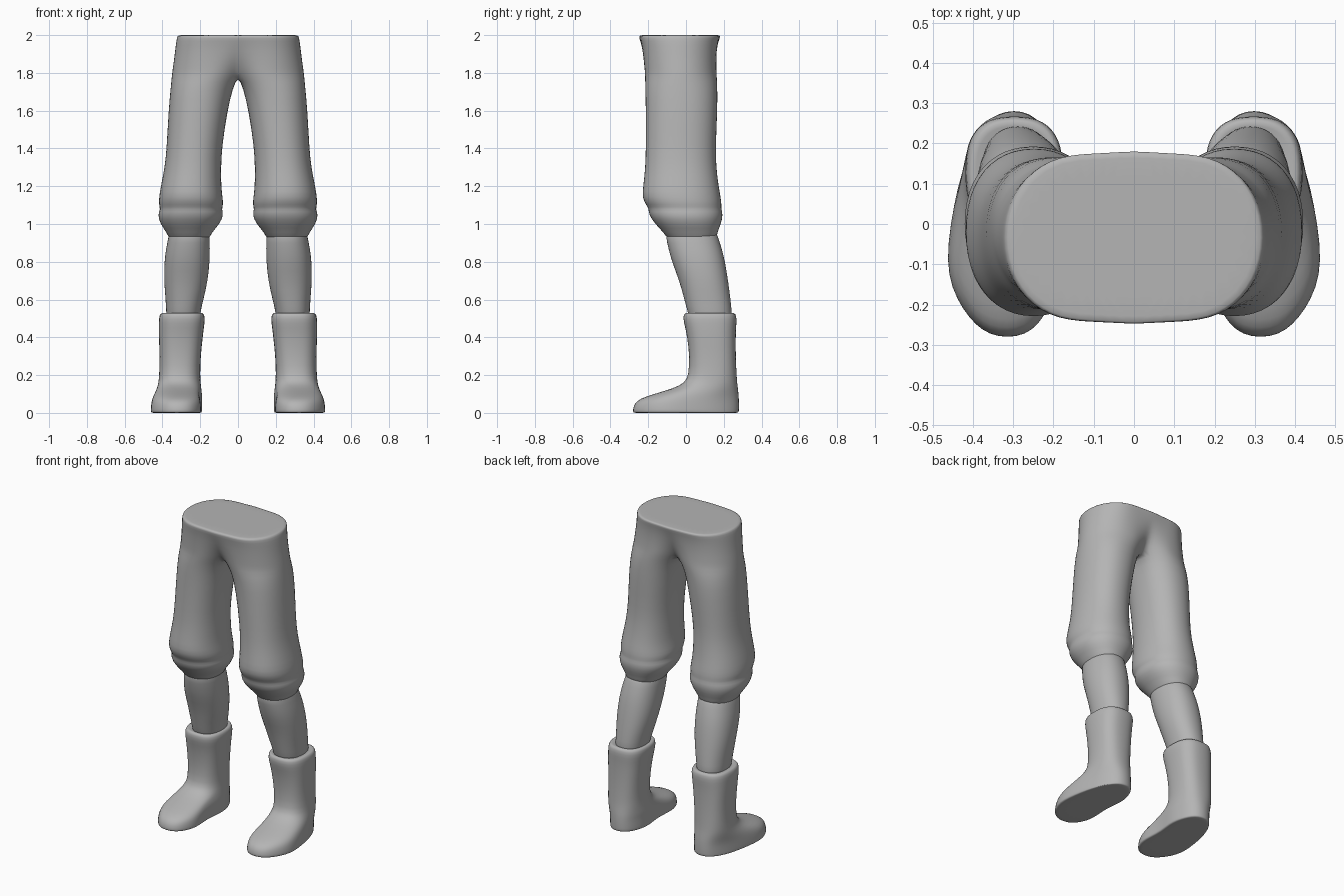
import bpy, bmesh
from math import sin, cos, pi

if "Cube" in bpy.data.objects:
    bpy.data.objects.remove(bpy.data.objects["Cube"])

N = 24  # points per cross-section

grey = bpy.data.materials.new("dark_grey")
grey.diffuse_color = (0.46, 0.46, 0.46, 1)
grey.use_nodes = True
grey.node_tree.nodes["Principled BSDF"].inputs["Base Color"].default_value = grey.diffuse_color


def power(v, e):
    return abs(v) ** e * (1 if v >= 0 else -1)


def oval(z, x0, x1, y0, y1, n=2.2):
    """Horizontal rounded section; starts at the back and runs outside, front, inside."""
    cx, cy, rx, ry = (x0 + x1) / 2, (y0 + y1) / 2, (x1 - x0) / 2, (y1 - y0) / 2
    return [(cx + rx * power(sin(2 * pi * k / N), 2 / n),
             cy + ry * power(cos(2 * pi * k / N), 2 / n), z) for k in range(N)]


def half_hip(z, x1, y0, y1, depth):
    """Right half of the hips: round outside, flat join on the centre plane."""
    cx = 0.42 * x1
    pts = oval(z, 2 * cx - x1, x1, y0, y1, 2.05)
    cy, ry = (y0 + y1) / 2, (y1 - y0) / 2
    for i in range(13):
        k = (12 + i) % N
        if i <= 4:
            t = i / 4
            x, y = cx * (1 - t), -ry * (1 - (1 - depth) * t * t)
        elif i < 8:
            x, y = 0, ry * depth * (i - 6) / 2
        else:
            t = (12 - i) / 4
            x, y = cx * (1 - t), ry * (1 - (1 - depth) * t * t)
        # front and back bow slightly outwards towards the middle
        y *= 1 - 0.035 * x / cx * depth
        pts[k] = (x, cy + y, z)
    for k in range(1, 12):
        x, y, _ = pts[k]
        pts[k] = (x, cy + (y - cy) * (1 - 0.035 * depth), z)
    return pts


def foot(z, x0, x1, y0, y1, arch):
    """Foot outline: narrow heel, wide toe, hollow on the inner side."""
    pts = []
    for x, y, h in oval(z, x0, x1, y0, y1, 2.4):
        t = max(0, min(1, (y + 0.1) / 0.35))
        toe = max(0, min(1, (-0.15 - y) / 0.12))
        outer = (x - x0) / (x1 - x0)
        x -= outer * (t * (x1 - 0.418) + toe * 0.02)
        x += (1 - outer) * arch * max(0, 1 - abs(y + 0.02) / 0.14)
        pts.append((x, y, h))
    return pts


def loft(name, rings):
    """Skin the sections, cap both ends, mirror to the other leg and smooth."""
    bm = bmesh.new()
    vs = [[bm.verts.new(p) for p in r] for r in rings]
    for a, b in zip(vs, vs[1:]):
        for k in range(N):
            j = (k + 1) % N
            bm.faces.new((a[k], a[j], b[j], b[k]))
    bm.faces.new(vs[0])
    bm.faces.new(vs[-1])
    bmesh.ops.recalc_face_normals(bm, faces=bm.faces[:])
    wall = [f for f in bm.faces if all(v.co.x < 1e-5 for v in f.verts)]
    bmesh.ops.delete(bm, geom=wall, context='FACES')
    for f in bm.faces:
        f.smooth = True
    me = bpy.data.meshes.new(name)
    bm.to_mesh(me)
    bm.free()
    me.materials.append(grey)
    ob = bpy.data.objects.new(name, me)
    bpy.context.collection.objects.link(ob)
    mirror = ob.modifiers.new("Mirror", 'MIRROR')
    mirror.use_clip = True
    sub = ob.modifiers.new("Smooth", 'SUBSURF')
    sub.levels = sub.render_levels = 1
    return ob


# Trousers: joined hips, two legs, gathered cuffs below the knee
hips = [(2.0, .295, -.225, .16, 1), (2.0, .318, -.246, .181, 1), (1.99, .325, -.251, .181, 1),
        (1.95, .331, -.24, .171, .98), (1.88, .339, -.231, .166, .9),
        (1.82, .348, -.225, .167, .74), (1.785, .352, -.222, .168, .6)]
legs = [(1.72, .026, .358, -.217, .168), (1.6, .055, .369, -.214, .168),
        (1.4, .085, .379, -.214, .158), (1.3, .088, .389, -.217, .162),
        (1.2, .088, .41, -.228, .174), (1.14, .08, .42, -.235, .186),
        (1.1, .076, .42, -.212, .19), (1.08, .086, .412, -.198, .188),
        (1.05, .073, .427, -.2, .198), (1.0, .096, .413, -.165, .187),
        (.955, .138, .378, -.119, .166), (.92, .152, .366, -.1, .164),
        (.9, .2, .32, -.03, .1)]
loft("trousers", [half_hip(*h) for h in hips] + [oval(*l) for l in legs])

# Bare lower legs, leaning back into the boots
shin = [(.98, .155, .362, -.105, .155), (.93, .149, .369, -.108, .171),
        (.87, .148, .382, -.094, .191), (.8, .149, .391, -.076, .208),
        (.7, .159, .393, -.036, .224), (.6, .182, .384, -.01, .237),
        (.53, .2, .38, .01, .244), (.48, .2, .38, .02, .244)]
loft("lower_legs", [oval(*s) for s in shin])

# Boots: soft rim, straight shaft, foot built up from flat outlines
shaft = [(.515, .23, .36, .04, .21), (.53, .195, .396, .002, .248),
         (.527, .18, .413, -.011, .263), (.5, .173, .42, -.017, .27),
         (.45, .18, .42, -.005, .266), (.4, .186, .42, .006, .264),
         (.3, .197, .415, .018, .264)]
sole = [(.2, .2, .418, .013, .269, 0), (.16, .197, .43, -.007, .272, 0),
        (.13, .192, .443, -.067, .276, .01), (.1, .184, .457, -.172, .28, .02),
        (.075, .181, .464, -.247, .282, .025), (.05, .179, .468, -.275, .283, .03),
        (.02, .178, .471, -.283, .283, .03), (.005, .178, .471, -.283, .282, .03),
        (.0, .184, .465, -.277, .277, .03), (.0, .21, .435, -.243, .243, .025)]
loft("boots", [oval(*s, 2.6) for s in shaft] + [foot(*s) for s in sole])
